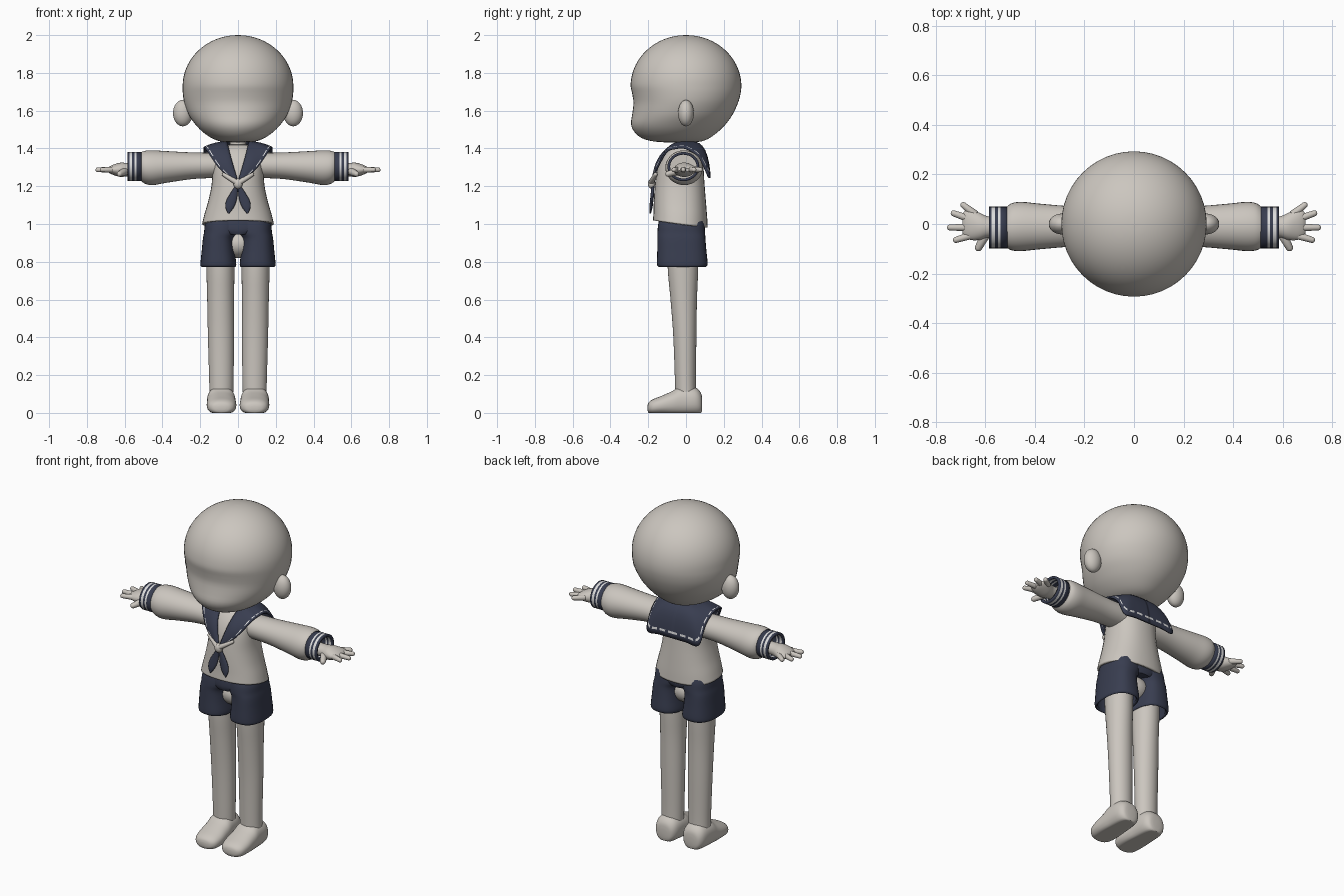
import bpy, bmesh, math
from mathutils import Vector, Matrix

if "Cube" in bpy.data.objects:
    bpy.data.objects.remove(bpy.data.objects["Cube"])


def material(name, rgb):
    m = bpy.data.materials.new(name)
    m.diffuse_color = (*rgb, 1)
    m.use_nodes = True
    m.node_tree.nodes["Principled BSDF"].inputs["Base Color"].default_value = m.diffuse_color
    return m


LIGHT = material("warm_grey", (0.60, 0.565, 0.52))
NAVY = material("navy", (0.040, 0.047, 0.080))
TRIM = material("pale_trim", (0.72, 0.72, 0.72))


def smooth_path(rows, steps):
    """Catmull-Rom interpolation of equal-length tuples."""
    out = []
    for i in range(len(rows) - 1):
        a, b, c, d = (rows[max(i - 1, 0)], rows[i], rows[i + 1], rows[min(i + 2, len(rows) - 1)])
        for s in range(steps):
            t = s / steps
            out.append(tuple(0.5 * (2 * q + (r - p) * t + (2 * p - 5 * q + 4 * r - u) * t * t
                                    + (3 * q - p - 3 * r + u) * t ** 3)
                             for p, q, r, u in zip(a, b, c, d)))
    out.append(tuple(rows[-1]))
    return out


def finish(name, bm, mats, mirror=False, thick=0.0, offset=-1):
    bmesh.ops.recalc_face_normals(bm, faces=bm.faces[:])
    me = bpy.data.meshes.new(name)
    bm.to_mesh(me)
    bm.free()
    for m in mats:
        me.materials.append(m)
    ob = bpy.data.objects.new(name, me)
    bpy.context.collection.objects.link(ob)
    bpy.ops.object.select_all(action='DESELECT')
    ob.select_set(True)
    bpy.context.view_layer.objects.active = ob
    bpy.ops.object.shade_smooth_by_angle(angle=math.radians(45))
    if thick:
        s = ob.modifiers.new("thickness", 'SOLIDIFY')
        s.thickness, s.offset = thick, offset
    if mirror:
        ob.modifiers.new("mirror", 'MIRROR').use_axis[0] = True
    return ob


def loft(name, axis, rows, mats, power=2.0, caps=True, steps=4, n=32,
         bend=None, rule=None, **kw):
    """Rows are (position, centre u, centre v, radius u, radius v) along an axis."""
    bm = bmesh.new()
    rings = []
    for p, cu, cv, ru, rv in smooth_path(rows, steps):
        ring = []
        for k in range(n):
            a = 2 * math.pi * k / n
            c, s = math.cos(a), math.sin(a)
            u = cu + ru * math.copysign(abs(c) ** (2 / power), c)
            v = cv + rv * math.copysign(abs(s) ** (2 / power), s)
            co = {'x': (p, u, v), 'y': (u, p, v), 'z': (u, v, p)}[axis]
            ring.append(bm.verts.new(bend(*co) if bend else co))
        rings.append(ring)
    for a, b in zip(rings, rings[1:]):
        for k in range(n):
            f = bm.faces.new((a[k], a[(k + 1) % n], b[(k + 1) % n], b[k]))
            if rule:
                f.material_index = rule(f.calc_center_median())
    if caps:
        bm.faces.new(rings[0])
        bm.faces.new(rings[-1])
    return finish(name, bm, mats, **kw)


def ellipsoid(name, centre, radii, mat, **kw):
    bm = bmesh.new()
    bmesh.ops.create_uvsphere(bm, u_segments=28, v_segments=16, radius=1)
    for v in bm.verts:
        v.co = Vector(centre) + Vector(c * r for c, r in zip(v.co, radii))
    return finish(name, bm, [mat], **kw)


def capsule(name, a, b, ra, rb, mat, **kw):
    a, b = Vector(a), Vector(b)
    rot = (b - a).to_track_quat('Z', 'Y')
    bm = bmesh.new()
    bmesh.ops.create_uvsphere(bm, u_segments=14, v_segments=9, radius=1)
    for v in bm.verts:
        end, r = (b, rb) if v.co.z > 0 else (a, ra)
        v.co = end + rot @ (v.co * r)
    return finish(name, bm, [mat], **kw)


# Head: cheek and jaw profile below, dome above; (z, half width, front y, back y)
jaw = [(1.432, .03, -.10, .03), (1.437, .09, -.17, .08), (1.455, .14, -.235, .125),
       (1.49, .19, -.275, .172), (1.53, .228, -.291, .212), (1.58, .262, -.285, .247),
       (1.64, .284, -.278, .275), (1.69, .292, -.285, .289)]
head = [(z, 0, (f + b) / 2, w, (b - f) / 2) for z, w, f, b in jaw]
for k in range(12):
    a = math.pi / 2 * k / 11
    r = max(.293 * math.cos(a), .002)
    head.append((1.73 + .27 * math.sin(a), 0, 0, r, r))
loft("head", 'z', head, [LIGHT], steps=3, n=48)
ellipsoid("ear", (.292, 0, 1.587), (.052, .042, .070), LIGHT, mirror=True)
loft("neck", 'z', [(1.36, 0, 0, .046, .046), (1.47, 0, 0, .042, .042)], [LIGHT], steps=1)


# Shirt body with a hem that dips at the back
def dip(x, y, z):
    return (x, y, z - .13 * (y + .03) * max(0, (1.2 - z) / .2))


loft("shirt", 'z', [(1.0, 0, -.03, .19, .145), (1.05, 0, -.03, .178, .142),
                    (1.12, 0, -.032, .158, .138), (1.2, 0, -.033, .141, .132),
                    (1.28, 0, -.03, .135, .124), (1.34, 0, -.02, .132, .113),
                    (1.385, 0, -.01, .112, .093), (1.412, 0, -.005, .08, .065),
                    (1.42, 0, 0, .045, .045)],
     [LIGHT], power=2.3, caps=False, bend=dip, thick=.012)

# Sleeves, striped cuffs and hands
loft("sleeve", 'x', [(.09, -.01, 1.31, .075, .066), (.15, -.01, 1.31, .078, .067),
                     (.25, -.01, 1.308, .081, .071), (.38, -.01, 1.302, .092, .084),
                     (.45, -.01, 1.298, .099, .092), (.49, -.011, 1.30, .096, .088),
                     (.512, -.013, 1.304, .084, .077)], [LIGHT], mirror=True)
edges = [.508, .538, .548, .560, .574, .585]
loft("cuff", 'x', [(x, -.014, 1.304, .084, .077) for x in edges], [NAVY, TRIM], caps=False,
     steps=1, rule=lambda c: int(.538 < c.x < .548 or .560 < c.x < .574),
     mirror=True, thick=.014)
loft("hand", 'x', [(.48, -.012, 1.29, .040, .036), (.58, -.012, 1.288, .041, .035),
                   (.62, -.010, 1.287, .054, .038), (.655, -.004, 1.287, .061, .029),
                   (.68, 0, 1.287, .055, .018), (.692, 0, 1.287, .040, .008)],
     [LIGHT], mirror=True)
tips = [(.688, .076), (.727, .043), (.742, -.014), (.718, -.064)]
for i, (tx, ty) in enumerate(tips):
    capsule(f"finger_{i + 1}", (.645, .042 - .028 * i, 1.288), (tx, ty, 1.287),
            .017, .0125, LIGHT, mirror=True)
capsule("thumb", (.595, -.035, 1.28), (.627, -.095, 1.265), .022, .015, LIGHT, mirror=True)

# Sailor collar: neck edge, raised middle and outer edge, from back centre to front tip
collar = [(0, .05, 1.43, 0, .115, 1.42, 0, .125, 1.25),
          (.035, .045, 1.432, .07, .115, 1.42, .09, .125, 1.25),
          (.05, .035, 1.435, .12, .105, 1.42, .17, .12, 1.25),
          (.055, .02, 1.435, .12, .07, 1.425, .178, .07, 1.35),
          (.058, 0, 1.435, .12, .01, 1.43, .18, 0, 1.40),
          (.06, -.02, 1.432, .12, -.04, 1.43, .175, -.06, 1.40),
          (.055, -.065, 1.42, .11, -.09, 1.415, .16, -.105, 1.38),
          (.038, -.135, 1.35, .07, -.158, 1.34, .10, -.152, 1.295),
          (.003, -.175, 1.225, .012, -.182, 1.235, .02, -.177, 1.23)]
across = [0, .15, .3, .45, .6, .75, .88, .92, 1]
bm = bmesh.new()
grid = []
for row in smooth_path(collar, 5):
    a, b, c = Vector(row[:3]), Vector(row[3:6]), Vector(row[6:])
    grid.append([bm.verts.new(a * (1 - t) ** 2 + b * 2 * t * (1 - t) + c * t * t) for t in across])
for i in range(len(grid) - 1):
    for j in range(len(across) - 1):
        f = bm.faces.new((grid[i][j], grid[i + 1][j], grid[i + 1][j + 1], grid[i][j + 1]))
        f.material_index = int(j == 6 and i % 3 != 2)      # dashed stitching
finish("sailor_collar", bm, [NAVY, TRIM], mirror=True, thick=.010, offset=0)

# Scarf: rolled bands, knot and hanging tails
capsule("scarf_band", (.075, -.162, 1.262), (.010, -.184, 1.222), .011, .015, LIGHT, mirror=True)
ellipsoid("scarf_knot", (0, -.182, 1.213), (.024, .02, .027), LIGHT)
loft("scarf_tail", 'z', [(1.20, .008, -.176, .008, .008), (1.16, .022, -.178, .020, .009),
                         (1.12, .036, -.182, .027, .009), (1.085, .045, -.186, .021, .008),
                         (1.055, .050, -.189, .003, .003)], [NAVY], n=16, mirror=True)

# Shorts: open legs, joining hips, and the body seen in the gap
loft("shorts_leg", 'z', [(.772, .103, -.02, .089, .124), (.78, .104, -.02, .094, .132),
                         (.80, .104, -.02, .094, .134), (.86, .105, -.022, .087, .130),
                         (.92, .103, -.024, .083, .127), (.955, .090, -.025, .090, .126),
                         (1.0, .082, -.025, .092, .122), (1.05, .070, -.025, .080, .11)],
     [NAVY], power=2.5, caps=False, mirror=True, thick=.015)
loft("shorts_hips", 'z', [(.945, 0, -.025, .08, .118), (.975, 0, -.025, .15, .124),
                          (1.05, 0, -.025, .15, .115)], [NAVY], power=2.5)
ellipsoid("pelvis", (0, -.02, .895), (.10, .085, .075), LIGHT)

# Legs and feet
loft("leg", 'z', [(.06, .09, 0, .062, .056), (.15, .088, -.003, .064, .055),
                  (.4, .09, -.006, .069, .061), (.6, .092, -.012, .071, .070),
                  (.75, .093, -.016, .074, .080), (.9, .095, -.018, .075, .082)],
     [LIGHT], mirror=True)
loft("foot", 'y', [(.086, .09, .045, .025, .025), (.078, .09, .052, .052, .056),
                   (.045, .09, .062, .070, .074), (-.03, .089, .062, .075, .078),
                   (-.075, .088, .050, .077, .064), (-.13, .087, .040, .078, .050),
                   (-.175, .087, .032, .069, .040), (-.197, .087, .028, .048, .028),
                   (-.204, .087, .026, .02, .012)],
     [LIGHT], power=2.3, bend=lambda x, y, z: (x, y, max(z, 0)), mirror=True)
